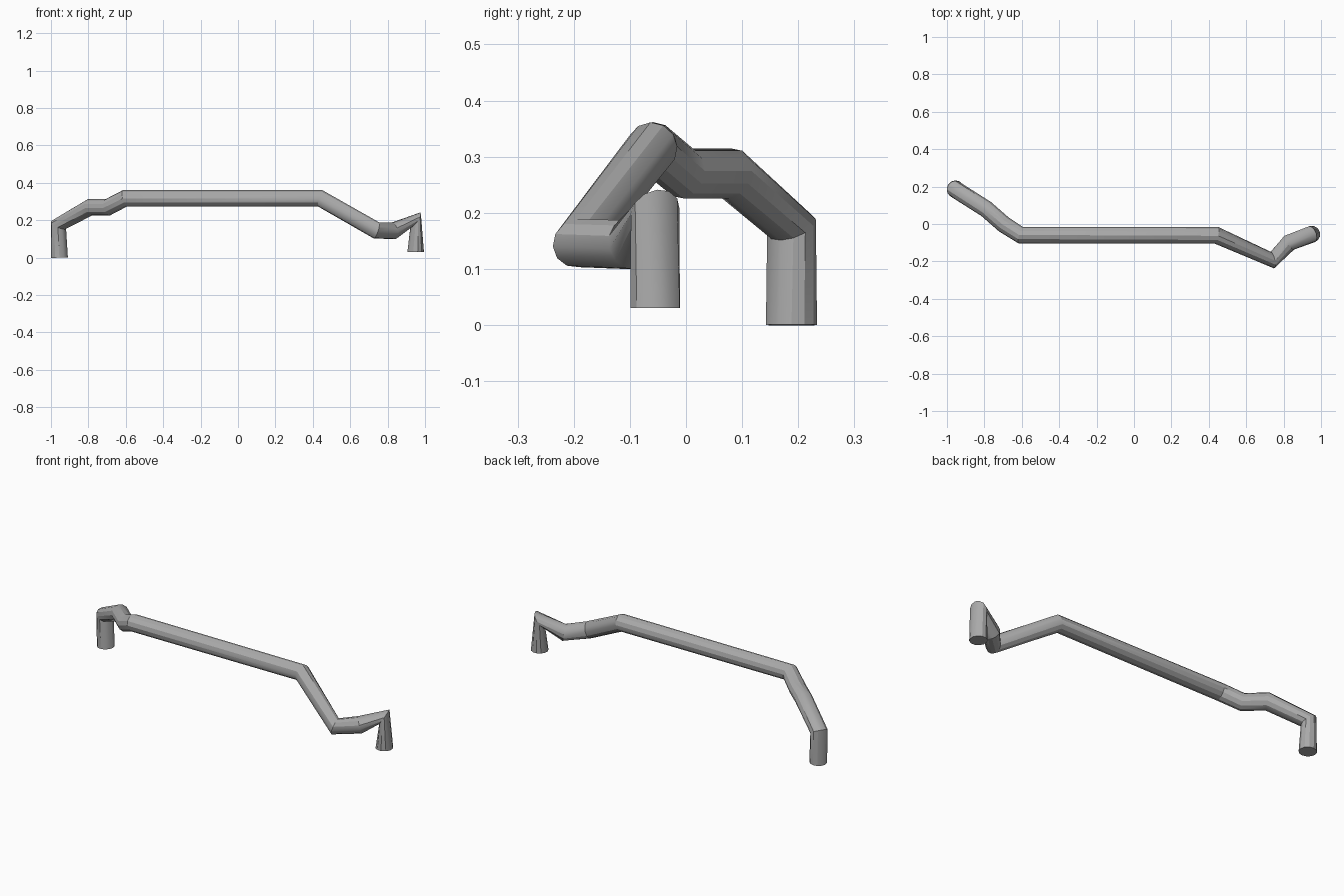
import bpy

# Remove the default cube
cube = bpy.data.objects.get("Cube")
if cube:
    bpy.data.objects.remove(cube, do_unlink=True)

# Plain grey metal
grey = bpy.data.materials.new("grey_metal")
grey.use_nodes = True
colour = (0.4, 0.4, 0.4, 1)
grey.diffuse_color = colour
grey.node_tree.nodes["Principled BSDF"].inputs["Base Color"].default_value = colour

# Centre line of the bent pipe, from the right foot to the left foot
path = [
    (-0.955, 0.188, 0.0),
    (-0.96, 0.188, 0.175),
    (-0.79, 0.08, 0.27),
    (-0.695, -0.003, 0.27),
    (-0.605, -0.06, 0.317),
    (0.44, -0.06, 0.317),
    (0.74, -0.193, 0.146),
    (0.83, -0.1, 0.143),
    (0.95, -0.055, 0.203),
    (0.95, -0.055, 0.03),
]
curve = bpy.data.curves.new("bent_pipe", "CURVE")
curve.dimensions = "3D"
spline = curve.splines.new("POLY")
spline.points.add(len(path) - 1)
for point, co in zip(spline.points, path):
    point.co = (*co, 1)

# Round twelve-sided section with closed ends
curve.bevel_depth = 0.0455
curve.bevel_resolution = 4
curve.use_fill_caps = True
pipe = bpy.data.objects.new("bent_pipe", curve)
bpy.context.collection.objects.link(pipe)
curve.materials.append(grey)

# Turn the pipe into a mesh with smooth sides and crisp bends
bpy.ops.object.select_all(action="DESELECT")
pipe.select_set(True)
bpy.context.view_layer.objects.active = pipe
bpy.ops.object.convert(target="MESH")
bpy.ops.object.shade_smooth_by_angle(angle=0.5)
